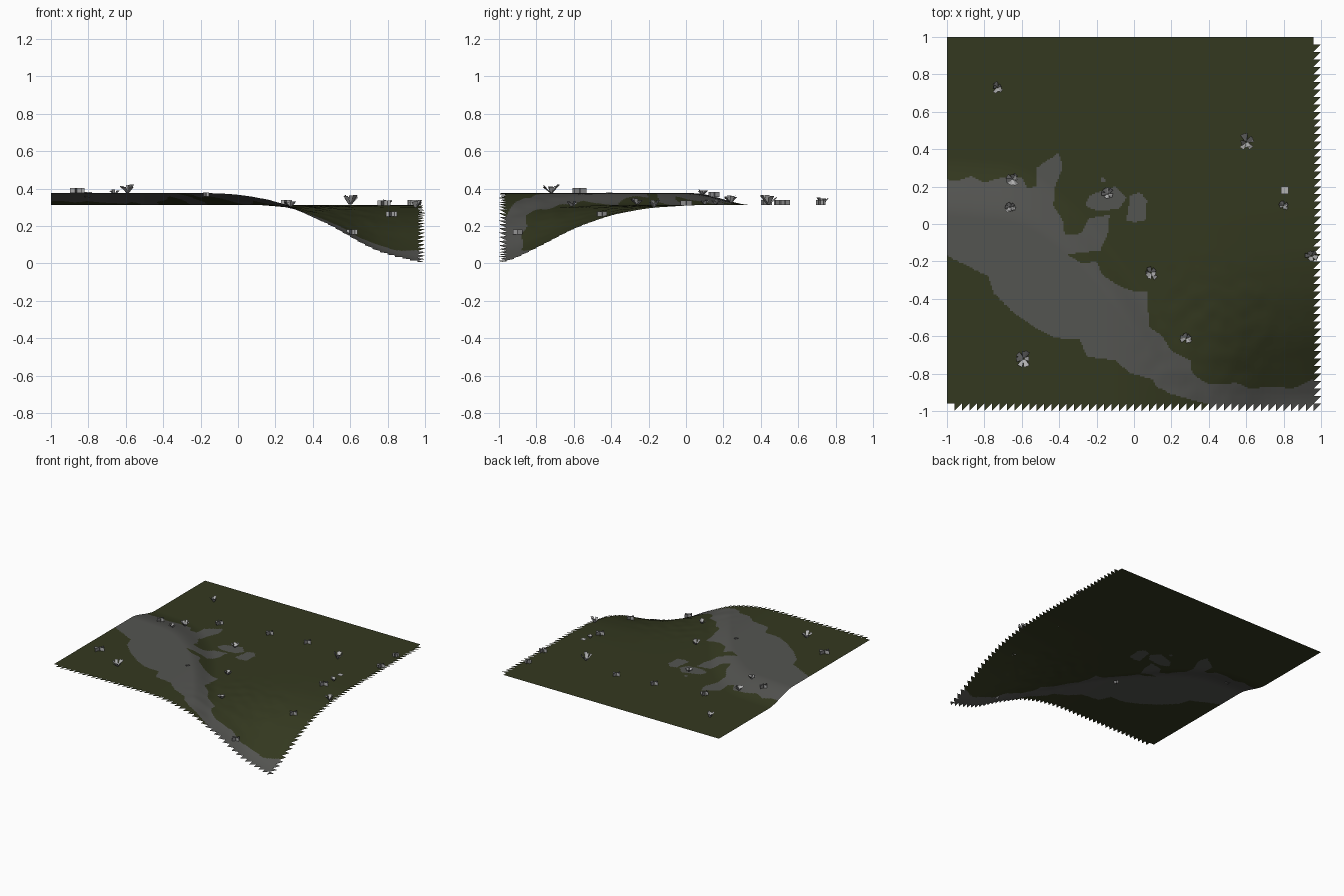
import bpy, bmesh, math, random
from mathutils import Vector, noise

if "Cube" in bpy.data.objects:
    bpy.data.objects.remove(bpy.data.objects["Cube"])

random.seed(4)


def material(name, rgb):
    m = bpy.data.materials.new(name)
    m.diffuse_color = (*rgb, 1)
    m.use_nodes = True
    m.node_tree.nodes["Principled BSDF"].inputs["Base Color"].default_value = m.diffuse_color
    return m


GRASS = material("dark grass", (0.034, 0.040, 0.014))
GRAVEL = material("grey gravel", (0.088, 0.089, 0.082))
LEAF = material("pale leaf", (0.45, 0.45, 0.45))
STEM = material("grey leaf", (0.22, 0.22, 0.22))

# Crest line between the raised ground and the plain, as (x, y)
CREST = [(-1, .2), (-.6, .17), (-.3, -.05), (0, -.42), (.15, -.65), (.3, -.85), (.45, -1.15), (1, -2)]
# Depth of the valley along x and along -y, as (distance, share)
VALLEY_X = [(.05, 0), (.2, .04), (.3, .1), (.45, .27), (.6, .54), (.7, .73), (.8, .85), (1, 1)]
VALLEY_Y = [(-.05, 0), (.2, .05), (.4, .17), (.6, .4), (.8, .74), (.97, 1)]

# Outline of the gravel band and its loose patches
BAND = [(-1.1, .25), (-.95, .23), (-.87, .255), (-.8, .22), (-.72, .245), (-.6, .25), (-.57, .19),
        (-.52, .2), (-.52, .3), (-.4, .38), (-.38, .3), (-.42, .2), (-.43, .1), (-.38, .02),
        (-.37, -.06), (-.28, -.05), (-.24, .03), (-.13, .05), (-.14, -.05), (-.18, -.14),
        (-.25, -.15), (-.36, -.16), (-.28, -.21), (-.2, -.2), (-.17, -.27), (-.08, -.33),
        (0, -.36), (.07, -.36), (.08, -.55), (.15, -.6), (.2, -.68), (.3, -.73), (.31, -.8),
        (.4, -.86), (.55, -.85), (.62, -.88), (.75, -.87), (.85, -.88), (.96, -.83),
        (1.1, -.8), (1.1, -1.1), (.45, -1.1), (.38, -.96), (.2, -.91), (.12, -.87),
        (.1, -.83), (-.02, -.8), (-.1, -.73), (-.25, -.71), (-.29, -.62), (-.42, -.61),
        (-.52, -.56), (-.65, -.47), (-.75, -.37), (-.78, -.28), (-.9, -.22), (-1.1, -.12)]
PATCHES = [
    [(-.26, .1), (-.24, .15), (-.19, .17), (-.1, .2), (-.04, .14), (-.08, .08), (-.2, .07)],
    [(-.18, .23), (-.17, .25), (-.15, .24), (-.16, .22)],
    [(-.04, .02), (-.02, .15), (.03, .17), (.07, .13), (.06, .02), (0, .01)],
]


def smooth(t):
    t = max(0, min(1, t))
    return t * t * (3 - 2 * t)


def inside(x, y, poly):
    hit = False
    for (ax, ay), (bx, by) in zip(poly, poly[1:] + poly[:1]):
        if (ay > y) != (by > y) and x < ax + (y - ay) * (bx - ax) / (by - ay):
            hit = not hit
    return hit


def lookup(table, x):
    if x <= table[0][0]:
        return table[0][1]
    for (ax, ay), (bx, by) in zip(table, table[1:]):
        if x <= bx:
            return ay + (by - ay) * (x - ax) / (bx - ax)
    return table[-1][1]


def soft(table, x, r):
    # averaged lookup keeps the slopes free of kinks
    return sum(lookup(table, x + d * r) for d in (-1, -.5, 0, .5, 1)) / 5


def height(x, y):
    raised = .063 * smooth((soft(CREST, x, .1) + .16 - y) / .32) * (1 - .75 * smooth((x + .15) / .55))
    valley = soft(VALLEY_X, x, .06) * soft(VALLEY_Y, -y, .06)
    rough = .004 * smooth(1.6 - 3 * math.hypot(x - .45, y + .6)) * noise.noise(Vector((x * 12, y * 12, 0)))
    return max(0, .312 + raised - .318 * valley + rough)


# Ground sheet: fine grid with a saw-tooth fringe on the right and front
CELL, FINE = .04, 5
STEP, N = CELL / FINE, 49 * FINE
bm = bmesh.new()


def ground_vert(x, y):
    return bm.verts.new((x, y, height(x, y)))


grid = [[ground_vert(-1 + i * STEP, 1 - j * STEP) for j in range(N + 1)] for i in range(N + 1)]
for i in range(N):
    for j in range(N):
        bm.faces.new((grid[i][j], grid[i][j + 1], grid[i + 1][j + 1], grid[i + 1][j]))


def tooth(x, y):
    bm.faces.new([ground_vert(x, y), ground_vert(x, y - CELL), ground_vert(x + CELL, y)])


for k in range(1, 50):
    tooth(.96, 1 - k * CELL)
    if k < 49:
        tooth(-1 + k * CELL, -.96)
for f in bm.faces:
    p = f.calc_center_median()
    f.material_index = int(any(inside(p.x, p.y, s) for s in [BAND] + PATCHES))
    f.smooth = True
mesh = bpy.data.meshes.new("ground")
bm.to_mesh(mesh)
bm.free()
mesh.materials.append(GRASS)
mesh.materials.append(GRAVEL)
bpy.context.collection.objects.link(bpy.data.objects.new("ground", mesh))


def leaf_object(name, quads, place):
    b = bmesh.new()
    for k, quad in enumerate(quads):
        f = b.faces.new([b.verts.new(p) for p in quad])
        f.material_index = int(k % 3 == 1)
    m = bpy.data.meshes.new(name)
    b.to_mesh(m)
    b.free()
    m.materials.append(LEAF)
    m.materials.append(STEM)
    o = bpy.data.objects.new(name, m)
    o.location = place
    bpy.context.collection.objects.link(o)


def leaf_clump(x, y, r, h):
    # outward-leaning leaf cards, facing up, around a narrow foot
    quads = []
    for k in range(8):
        a = k * math.tau / 8 + random.uniform(-.35, .35)
        out, side = Vector((math.cos(a), math.sin(a), 0)), Vector((-math.sin(a), math.cos(a), 0))
        top = out * r * random.uniform(.65, 1.15) + Vector((0, 0, h * random.uniform(.65, 1)))
        foot = out * r * .12
        quads.append((foot + side * r * .15, foot - side * r * .15,
                      top - side * r * .35, top + side * r * .35))
    leaf_object("leaf_clump", quads, (x, y, height(x, y) + .002))


def leaf_card(x, y, w, h, turn, lift=0):
    # crossed upright cards
    quads = []
    for k in range(3):
        a = turn + k * math.pi / 3
        d = Vector((math.cos(a), math.sin(a), 0)) * w / 2
        up = Vector((0, 0, h))
        quads.append((-d, d, d + up, up - d))
    leaf_object("leaf_card", quads, (x, y, height(x, y) + lift))


for x, y, r, h in [(-.73, .73, .03, .04), (-.65, .24, .036, .04), (-.66, .09, .028, .03),
                   (-.14, .16, .03, .03), (.09, -.26, .036, .035), (.28, -.61, .03, .03),
                   (-.59, -.72, .04, .045), (.6, .44, .04, .055), (.8, .1, .024, .03),
                   (.95, -.17, .034, .04)]:
    leaf_clump(x, y, r, h)

for x, y, w, turn in [(-.86, -.57, .08, .2), (.61, -.9, .06, 0), (.82, -.45, .06, .1),
                      (.95, .5, .06, .3), (.93, .72, .05, .6), (.26, .53, .06, .1),
                      (-.06, .5, .06, .2), (-.47, .43, .06, .4), (-.81, .15, .06, .2),
                      (.78, 0, .07, .1)]:
    leaf_card(x, y, w, .028, turn)
# half-buried card in the gravel
leaf_card(-.17, -.41, .035, .02, -.4, -.017)

# Flat leaf lying above the grass
s = .02
leaf_object("flat_leaf", [((-s, -s, 0), (s, -s, 0), (s, s, 0), (-s, s, 0))], (.805, .18, .335))
